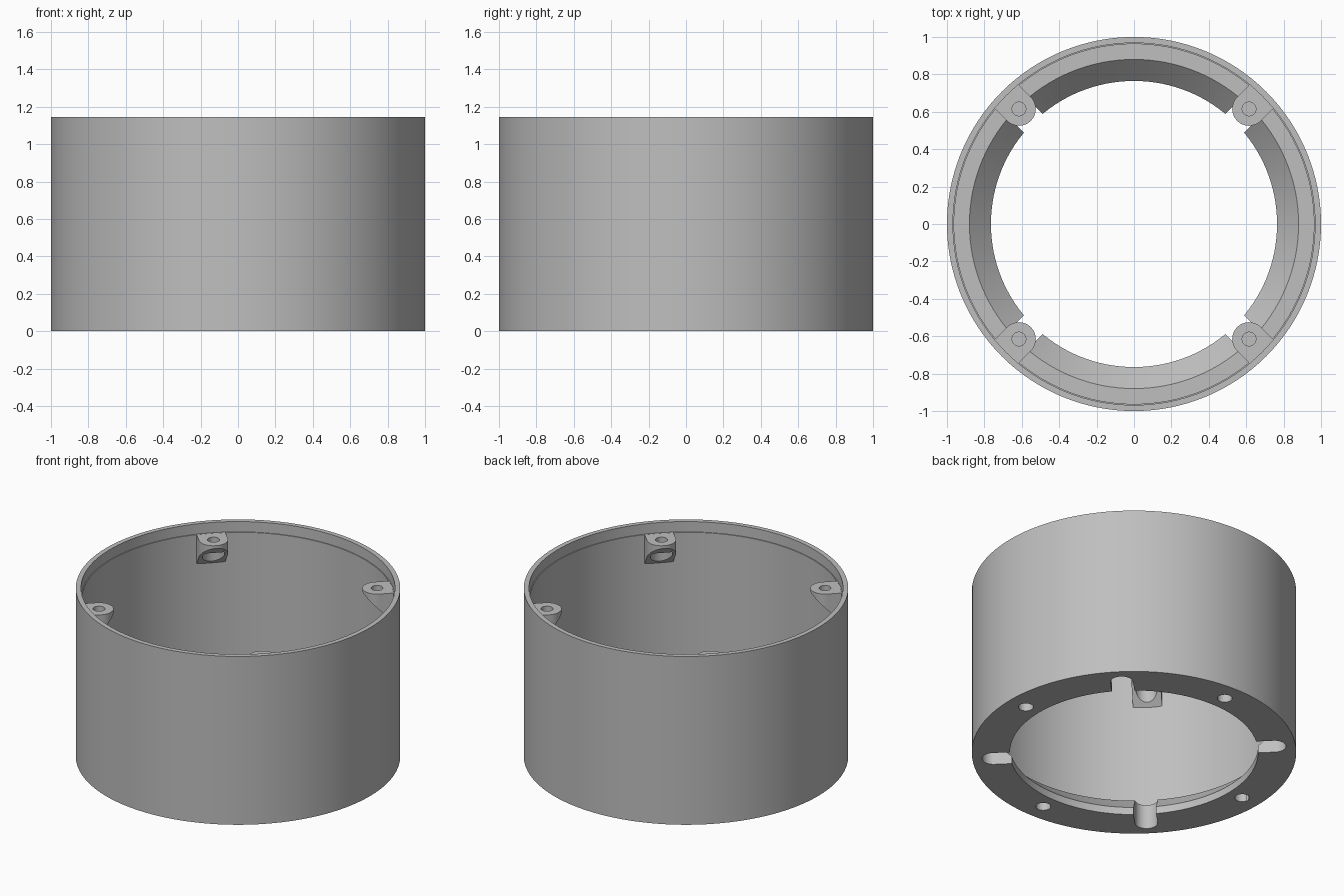
import bpy, bmesh
from math import pi, sin, cos, radians
from mathutils import Matrix

if "Cube" in bpy.data.objects:
    bpy.data.objects.remove(bpy.data.objects["Cube"])

grey = bpy.data.materials.new("plain grey")
grey.use_nodes = True
grey.diffuse_color = (0.52, 0.52, 0.52, 1)
grey.node_tree.nodes["Principled BSDF"].inputs["Base Color"].default_value = (0.52, 0.52, 0.52, 1)

HEIGHT, LEDGE_Z = 1.145, 1.075
WALL_R, SCREW_R = 0.962, 0.87
BOSS_R, SLOT_R = 0.09, 0.07


def finish(name, bm):
    bmesh.ops.recalc_face_normals(bm, faces=bm.faces)
    mesh = bpy.data.meshes.new(name)
    bm.to_mesh(mesh)
    bm.free()
    mesh.materials.append(grey)
    obj = bpy.data.objects.new(name, mesh)
    bpy.context.collection.objects.link(obj)
    return obj


def prism(name, outline, bottom, top):
    """Upright solid; bottom is a function of the outline's x."""
    bm = bmesh.new()
    low = [bm.verts.new((x, y, bottom(x))) for x, y in outline]
    high = [bm.verts.new((x, y, top)) for x, y in outline]
    bm.faces.new(low)
    bm.faces.new(high)
    n = len(outline)
    for i in range(n):
        j = (i + 1) % n
        bm.faces.new((low[i], low[j], high[j], high[i]))
    return finish(name, bm)


def arc(cx, r, start, end, steps):
    angles = [radians(start + (end - start) * i / steps) for i in range(steps + 1)]
    return [(cx + r * cos(a), r * sin(a)) for a in angles]


def cylinder(name, r, z0, z1):
    return prism(name, arc(SCREW_R, r, 0, 360, 32)[:-1], lambda x: z0, z1)


def cut(obj, cutter):
    cutter.hide_render = True
    mod = obj.modifiers.new("cut", "BOOLEAN")
    mod.operation = "DIFFERENCE"
    mod.solver = "EXACT"
    mod.object = cutter
    bpy.context.view_layer.update()
    bpy.ops.object.select_all(action="DESELECT")
    obj.select_set(True)
    bpy.context.view_layer.objects.active = obj
    bpy.ops.object.modifier_apply(modifier=mod.name)
    bpy.data.objects.remove(cutter)


def smooth(obj):
    bpy.ops.object.select_all(action="DESELECT")
    obj.select_set(True)
    bpy.context.view_layer.objects.active = obj
    bpy.ops.object.shade_smooth_by_angle(angle=radians(25))


# Housing: closed wall profile turned around z, with stepped lip and bevelled floor
profile = [(1, 0), (1, HEIGHT), (0.968, HEIGHT), (0.968, LEDGE_Z), (WALL_R, LEDGE_Z),
           (WALL_R, 0.165), (0.88, 0.165), (0.765, 0.05), (0.765, 0)]
bm = bmesh.new()
ring = [bm.verts.new((r, 0, z)) for r, z in profile]
edges = [bm.edges.new((ring[i], ring[(i + 1) % len(ring)])) for i in range(len(ring))]
bmesh.ops.spin(bm, geom=ring + edges, cent=(0, 0, 0), axis=(0, 0, 1), angle=2 * pi, steps=128)
bmesh.ops.remove_doubles(bm, verts=bm.verts, dist=0.0005)
housing = finish("housing", bm)

for i in range(4):
    # Open slots on the diagonals
    capsule = arc(SCREW_R, SLOT_R, -90, 90, 20) + [(0.6, SLOT_R), (0.6, -SLOT_R)]
    slot = prism("slot_cutter", capsule, lambda x: -0.1, 0.3)
    slot.matrix_world = Matrix.Rotation(pi / 4 + i * pi / 2, 4, "Z")
    cut(housing, slot)
    # Blind holes in the underside
    hole = cylinder("foot_hole_cutter", 0.046, -0.1, 0.08)
    hole.matrix_world = Matrix.Rotation(i * pi / 2, 4, "Z")
    cut(housing, hole)
smooth(housing)

# Screw boss: rounded block with sloping underside, wide bore below, pilot hole above
outline = arc(SCREW_R, BOSS_R, 270, 90, 24) + [(0.965, BOSS_R), (0.965, -BOSS_R)]
boss = prism("screw_boss_1", outline, lambda x: 0.87 + 0.965 - x, LEDGE_Z - 0.001)
cut(boss, cylinder("bore_cutter", 0.068, 0.7, 1.0))
cut(boss, cylinder("pilot_cutter", 0.037, 1.03, 1.2))
smooth(boss)
boss.rotation_euler.z = pi / 4
for i in range(1, 4):
    other = boss.copy()
    other.name = f"screw_boss_{i + 1}"
    other.rotation_euler.z = pi / 4 + i * pi / 2
    bpy.context.collection.objects.link(other)
